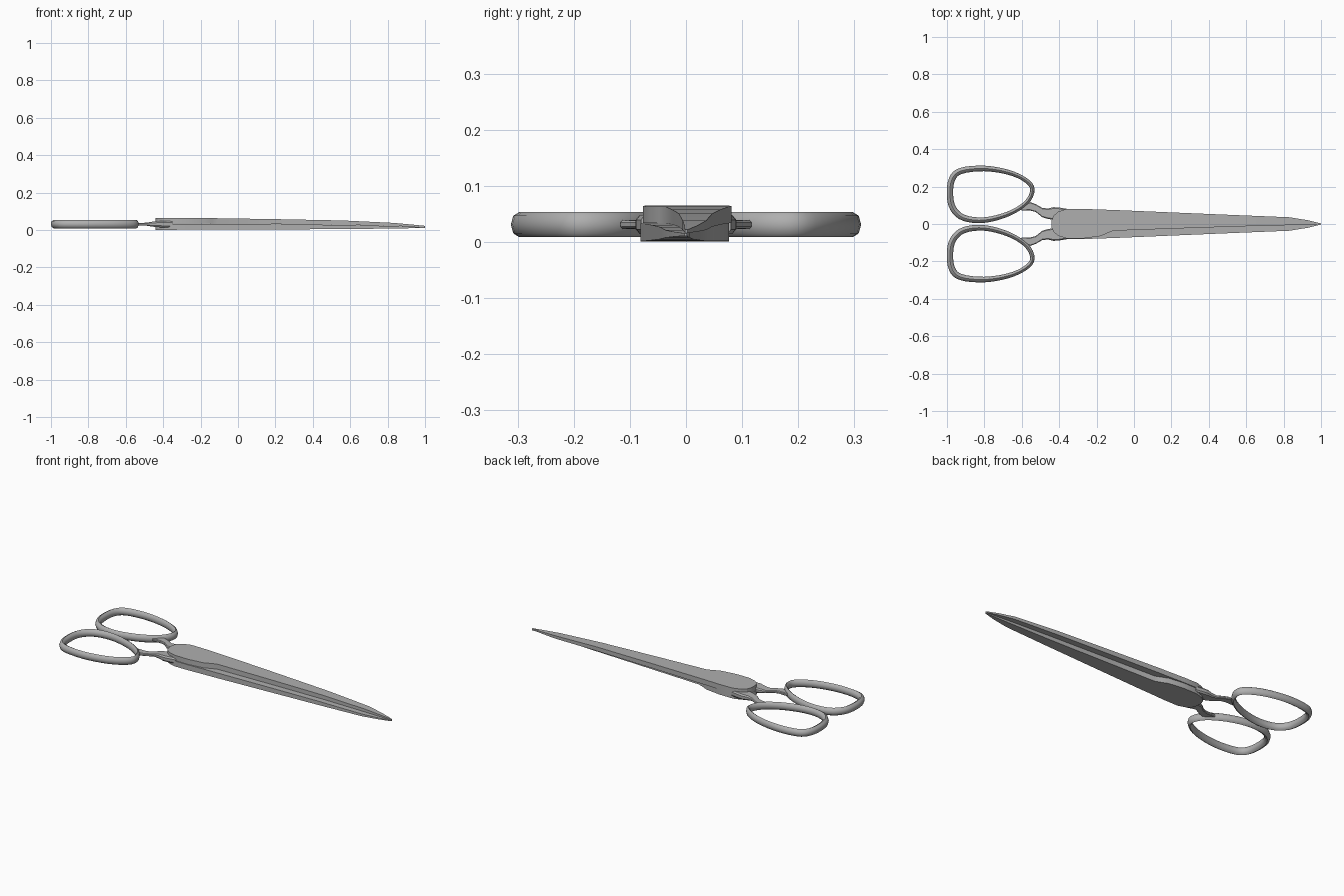
import bpy, bmesh, math
from mathutils import Vector

cube = bpy.data.objects.get("Cube")
if cube:
    bpy.data.objects.remove(cube)

steel = bpy.data.materials.new("steel grey")
steel.use_nodes = True
steel.diffuse_color = (0.43, 0.43, 0.43, 1)
steel.node_tree.nodes["Principled BSDF"].inputs["Base Color"].default_value = (0.43, 0.43, 0.43, 1)


def loft(name, rings, closed=False, angle=30):
    """Skin a list of matching cross-sections into one mesh."""
    bm = bmesh.new()
    rows = [[bm.verts.new(p) for p in ring] for ring in rings]
    n = len(rows[0])
    for i in range(len(rows) if closed else len(rows) - 1):
        a, b = rows[i], rows[(i + 1) % len(rows)]
        for j in range(n):
            k = (j + 1) % n
            bm.faces.new((a[j], a[k], b[k], b[j]))
    if not closed:
        bm.faces.new(rows[0])
        bm.faces.new(rows[-1])
    bmesh.ops.recalc_face_normals(bm, faces=bm.faces)
    mesh = bpy.data.meshes.new(name)
    bm.to_mesh(mesh)
    bm.free()
    mesh.materials.append(steel)
    obj = bpy.data.objects.new(name, mesh)
    bpy.context.collection.objects.link(obj)
    bpy.ops.object.select_all(action='DESELECT')
    obj.select_set(True)
    bpy.context.view_layer.objects.active = obj
    bpy.ops.object.shade_smooth_by_angle(angle=math.radians(angle))
    return obj


def lerp_table(table, x):
    for (x0, *a), (x1, *b) in zip(table, table[1:]):
        if x <= x1:
            t = (x - x0) / (x1 - x0)
            return [p + (q - p) * t for p, q in zip(a, b)]
    return list(table[-1][1:])


def closed_spline(points, steps):
    """Smooth closed path through the points."""
    pts = [Vector(p) for p in points]
    n, path = len(pts), []
    for i in range(n):
        a, b, c, d = (pts[(i + k - 1) % n] for k in range(4))
        for s in range(steps):
            t = s / steps
            path.append(0.5 * (2 * b + (c - a) * t + (2 * a - 5 * b + 4 * c - d) * t * t
                               + (3 * b - a - 3 * c + d) * t ** 3))
    return path


# Blades: stations of x, back y, cutting edge y
OUTLINE = [(-.44, .02, -.02), (-.43, .045, -.043), (-.405, .066, -.063), (-.36, .081, -.077),
           (-.27, .081, -.077), (-.18, .077, -.065), (-.14, .076, -.048), (-.11, .075, -.036),
           (.2, .062, -.025), (.56, .047, -.013), (.83, .036, -.006), (.93, .02, -.003),
           (1, .003, -.002)]
# x, underside, joint between the blades, top
HEIGHTS = [(-.44, .001, .034, .065), (0, .002, .033, .062), (.6, .005, .027, .05),
           (.85, .008, .021, .037), (1, .011, .016, .022)]


def blade(name, side):
    rings = []
    for x, back, edge in OUTLINE:
        low, mid, top = lerp_table(HEIGHTS, x)
        z0, z1 = (mid, top) if side > 0 else (low, mid - .0005)
        rings.append([(x, side * back, z0), (x, side * edge, z0),
                      (x, side * edge, z1), (x, side * back, z1)])
    loft(name, rings, angle=20)


# Finger loops: centre line of the ring
LOOP = [(-.984, .16), (-.973, .24), (-.925, .284), (-.80, .297), (-.67, .276), (-.58, .235),
        (-.543, .185), (-.575, .115), (-.67, .055), (-.80, .021), (-.91, .033), (-.968, .085)]


def finger_loop(name, side):
    path = closed_spline(LOOP, 4)
    rings = []
    for i, p in enumerate(path):
        tangent = (path[(i + 1) % len(path)] - path[i - 1]).normalized()
        normal = Vector((tangent.y, -tangent.x))
        width = .012 + .005 * min(1, max(0, (-.6 - p.x) / .35))
        ring = []
        for k in range(8):
            a = math.tau * k / 8
            q = p + normal * width * math.cos(a)
            ring.append((q.x, side * q.y, .031 + .0225 * math.sin(a)))
        rings.append(ring)
    loft(name, rings, closed=True, angle=50)


# Shanks: x, inner y, outer y, half thickness
SHANK = [(-.615, .074, .09, .008), (-.555, .072, .117, .008), (-.525, .064, .106, .007),
         (-.49, .036, .086, .008), (-.46, .027, .083, .013), (-.43, .022, .09, .016),
         (-.40, .022, .088, .017), (-.35, .022, .08, .017)]


def shank(name, side):
    rings = []
    for x, inner, outer, h in SHANK:
        mid, half = (inner + outer) / 2, (outer - inner) / 2
        rings.append([(x, side * (mid + half * u), .031 + h * v)
                      for u, v in ((-1, -.5), (-.8, -1), (.8, -1), (1, -.5),
                                   (1, .5), (.8, 1), (-.8, 1), (-1, .5))])
    loft(name, rings)


blade("upper_blade", 1)
blade("lower_blade", -1)
for label, side in (("left", 1), ("right", -1)):
    label = "back" if side > 0 else "front"
    finger_loop(label + "_finger_loop", side)
    shank(label + "_shank", side)
